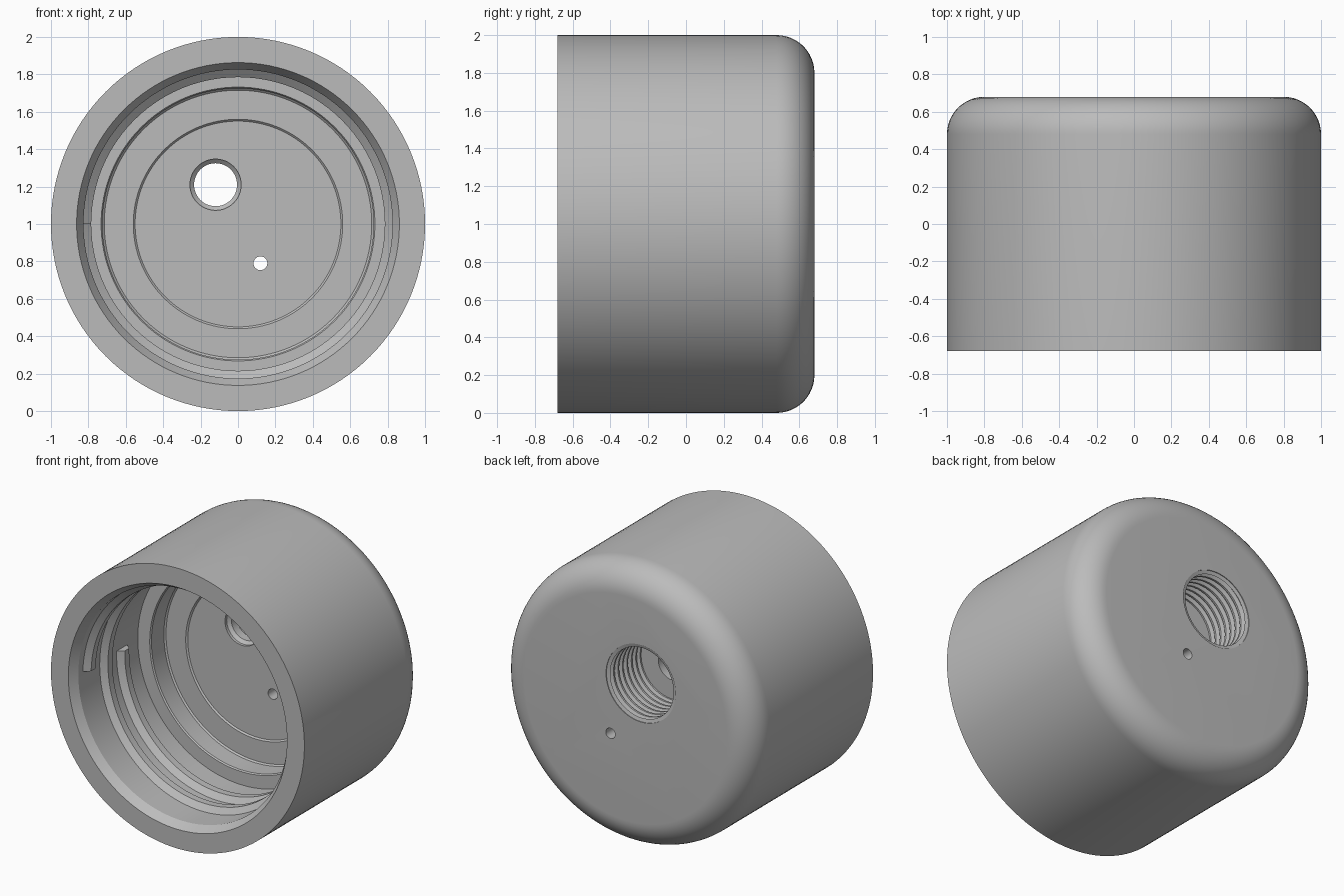
import bpy, bmesh, math
from mathutils import Vector

cube = bpy.data.objects.get("Cube")
if cube:
    bpy.data.objects.remove(cube, do_unlink=True)

grey = bpy.data.materials.new("plain_grey")
grey.use_nodes = True
colour = (0.5, 0.5, 0.5, 1)
grey.diffuse_color = colour
grey.node_tree.nodes["Principled BSDF"].inputs["Base Color"].default_value = colour


def finish(name, bm):
    """Turn a bmesh into a grey object with outward normals."""
    bmesh.ops.recalc_face_normals(bm, faces=bm.faces)
    mesh = bpy.data.meshes.new(name)
    bm.to_mesh(mesh)
    bm.free()
    mesh.materials.append(grey)
    obj = bpy.data.objects.new(name, mesh)
    bpy.context.collection.objects.link(obj)
    return obj


def lathe(name, profile, sides, cx=0, cz=1):
    """Spin (radius, y) points round a y axis; both ends are capped."""
    bm = bmesh.new()
    rings = []
    for r, y in profile:
        angles = [math.tau * i / sides for i in range(sides)]
        rings.append([bm.verts.new((cx + r * math.cos(a), y, cz + r * math.sin(a)))
                      for a in angles])
    for a, b in zip(rings, rings[1:]):
        for i in range(sides):
            j = (i + 1) % sides
            bm.faces.new((a[i], a[j], b[j], b[i]))
    bm.faces.new(rings[0])
    bm.faces.new(rings[-1])
    return finish(name, bm)


def smooth(obj, angle=30):
    bpy.ops.object.select_all(action="DESELECT")
    obj.select_set(True)
    bpy.context.view_layer.objects.active = obj
    bpy.ops.object.shade_smooth_by_angle(angle=math.radians(angle))


def cut(obj, cutter):
    """Subtract the cutter from the object, then remove the cutter."""
    cutter.hide_render = True
    mod = obj.modifiers.new("cut", "BOOLEAN")
    mod.operation, mod.solver, mod.object = "DIFFERENCE", "EXACT", cutter
    bpy.context.view_layer.objects.active = obj
    bpy.ops.object.modifier_apply(modifier=mod.name)
    bpy.data.objects.remove(cutter, do_unlink=True)


FRONT, BACK, FLOOR = -0.68, 0.68, 0.21
WALL, FILLET = 0.826, 0.2

# Cap body: stepped inside, straight outer wall, rounded back edge
inside = [(0.55, FLOOR + 0.01), (0.56, FLOOR), (0.715, FLOOR), (0.725, FLOOR - 0.01),
          (0.725, 0.06), (0.732, 0.05), (WALL, 0.05), (WALL, FRONT + 0.06),
          (0.863, FRONT)]
steps = 12
fillet = [(1 - FILLET + FILLET * math.cos(t), BACK - FILLET + FILLET * math.sin(t))
          for t in (math.pi / 2 * i / steps for i in range(steps + 1))]
body = lathe("cap_body", inside + [(1, FRONT)] + fillet, 128)

# Threaded socket in the back, leading to a bevelled through hole
PORT = (-0.12, 1.21)
SOCKET_END, PITCH, TURNS = 0.32, 0.05, 7
thread = [(0.25, SOCKET_END)]
for i in range(TURNS):
    y = SOCKET_END + i * PITCH
    thread += [(0.25, y + 0.012), (0.275, y + 0.024), (0.275, y + 0.036), (0.25, y + 0.048)]
thread += [(0.275, BACK - 0.005), (0.275, BACK + 0.05)]
cut(body, lathe("socket_cutter", thread, 64, *PORT))
hole = [(0.137, FLOOR - 0.05), (0.137, FLOOR + 0.03), (0.115, FLOOR + 0.05),
        (0.115, SOCKET_END + 0.03)]
cut(body, lathe("port_cutter", hole, 48, *PORT))

# Small vent hole
cut(body, lathe("vent_cutter", [(0.037, 0), (0.037, 1)], 24, 0.12, 0.79))
smooth(body)

# Internal screw thread: a trapezoid swept along a two-turn helix
bm = bmesh.new()
section = [(0.84, -0.07), (0.785, -0.025), (0.785, 0.025), (0.84, 0.07)]
turns, pitch, per_turn = 2, 0.19, 96
rows = []
for i in range(turns * per_turn + 1):
    t = i / per_turn
    a = math.pi - math.tau * t
    y = FRONT + 0.17 + pitch * t
    rows.append([bm.verts.new(Vector((r * math.cos(a), y + dy, 1 + r * math.sin(a))))
                 for r, dy in section])
for p, q in zip(rows, rows[1:]):
    for k in range(4):
        m = (k + 1) % 4
        bm.faces.new((p[k], p[m], q[m], q[k]))
bm.faces.new(rows[0])
bm.faces.new(rows[-1])
smooth(finish("inner_thread", bm))
